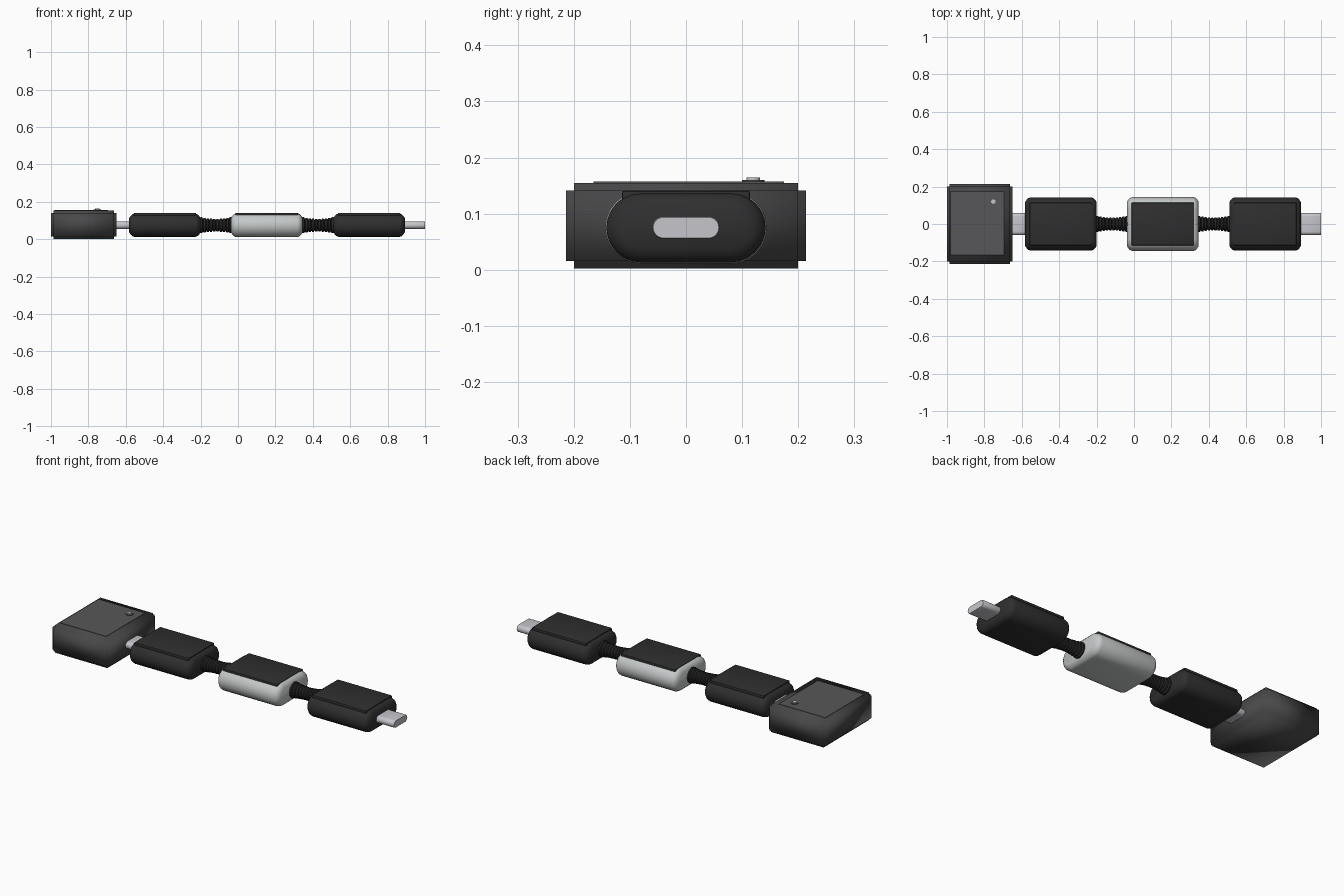
import bpy, bmesh, math
from mathutils import Vector

cube = bpy.data.objects.get("Cube")
if cube:
    bpy.data.objects.remove(cube)

MID = 0.075   # height of the shared axis


def material(name, r, g, b, rough=0.5):
    m = bpy.data.materials.new(name)
    m.use_nodes = True
    m.diffuse_color = (r, g, b, 1)
    node = m.node_tree.nodes["Principled BSDF"]
    node.inputs["Base Color"].default_value = (r, g, b, 1)
    node.inputs["Roughness"].default_value = rough
    return m


charcoal = material("charcoal grey", 0.065, 0.065, 0.068)
panel_grey = material("panel grey", 0.095, 0.095, 0.1)
black = material("soft black", 0.028, 0.028, 0.028)
cable_black = material("cable black", 0.02, 0.02, 0.02)
silver = material("light silver", 0.56, 0.58, 0.58)
metal = material("plug metal", 0.56, 0.56, 0.6)


def finish(name, bm, mat, angle=40):
    bmesh.ops.recalc_face_normals(bm, faces=bm.faces)
    mesh = bpy.data.meshes.new(name)
    bm.to_mesh(mesh)
    bm.free()
    mesh.materials.append(mat)
    mesh.shade_smooth()
    mesh.set_sharp_from_angle(angle=math.radians(angle))
    ob = bpy.data.objects.new(name, mesh)
    bpy.context.collection.objects.link(ob)
    return ob


def loft(name, sections, spread, mat, angle=40, steps=12):
    """Loft stadium sections (x, radius) along x; spread 0 gives circles."""
    bm = bmesh.new()
    rings = []
    for x, r in sections:
        ring = []
        for side in (1, -1):
            for i in range(steps + 1):
                a = math.pi * i / steps - math.pi / 2
                ring.append(bm.verts.new((x, side * (spread + r * math.cos(a)),
                                          MID + side * r * math.sin(a))))
        rings.append(ring)
    for a, b in zip(rings, rings[1:]):
        for i in range(len(a)):
            j = (i + 1) % len(a)
            bm.faces.new((a[i], a[j], b[j], b[i]))
    bm.faces.new(rings[0])
    bm.faces.new(rings[-1])
    bmesh.ops.remove_doubles(bm, verts=bm.verts, dist=0.0001)
    return finish(name, bm, mat, angle)


def box(name, low, high, mat, bevel=0.0):
    bm = bmesh.new()
    bmesh.ops.create_cube(bm, size=1)
    low, high = Vector(low), Vector(high)
    for v in bm.verts:
        v.co = (low + high) / 2 + v.co * (high - low)
    if bevel:
        bmesh.ops.bevel(bm, geom=bm.edges[:], offset=bevel, segments=2,
                        profile=0.5, affect='EDGES')
    return finish(name, bm, mat)


def disc(name, x, y, z0, z1, radius, mat):
    bm = bmesh.new()
    bmesh.ops.create_cone(bm, cap_ends=True, segments=24, radius1=radius,
                          radius2=radius, depth=z1 - z0)
    bmesh.ops.translate(bm, verts=bm.verts, vec=(x, y, (z0 + z1) / 2))
    return finish(name, bm, mat)


# Receiver housing: a block with every face raised by a small step
bm = bmesh.new()
bmesh.ops.create_cube(bm, size=1)
for v in bm.verts:
    v.co = Vector((-0.825 + v.co.x * 0.322, v.co.y * 0.4, 0.0785 + v.co.z * 0.125))
bm.normal_update()
faces = bmesh.ops.extrude_discrete_faces(bm, faces=bm.faces[:])["faces"]
bm.normal_update()
for f in faces:
    bmesh.ops.translate(bm, verts=f.verts[:], vec=f.normal * 0.014)
bmesh.ops.recalc_face_normals(bm, faces=bm.faces)
finish("housing", bm, charcoal, 180)

# Top panel and status button
box("housing_panel", (-0.98, -0.165, 0.15), (-0.695, 0.175, 0.157), panel_grey)
disc("button_base", -0.752, 0.12, 0.15, 0.16, 0.02, panel_grey)
disc("button_cap", -0.752, 0.12, 0.158, 0.164, 0.012, silver)

# Three pods with a flat cover on top
for name, x0, mat, grow in (("inner_pod", -0.582, black, 0),
                            ("middle_pod", -0.037, silver, 0.002),
                            ("outer_pod", 0.51, black, 0)):
    x1, r = x0 + 0.382, 0.062 + grow
    rounding = ((0, 0.024), (0.008, 0.012), (0.016, 0.004), (0.028, 0))
    ends = [(x0 + d, r - inset) for d, inset in rounding]
    ends += [(x1 - d, r - inset) for d, inset in reversed(rounding)]
    loft(name, ends, 0.08, mat)
    box(name + "_cover", (x0 + 0.024, -0.114, 0.122), (x1 - 0.024, 0.114, 0.141),
        black, 0.004)

# Ribbed cables, slimmer in the middle
RIBS = 10
for name, x0, x1 in (("inner_cable", -0.205, -0.03), ("outer_cable", 0.34, 0.515)):
    pitch = (x1 - x0) / RIBS
    sections = []
    for i in range(RIBS):
        t = 2 * (i + 0.5) / RIBS - 1
        r = 0.034 + 0.011 * t * t
        x = x0 + i * pitch
        sections += [(x, r - 0.006), (x + pitch * 0.2, r), (x + pitch * 0.75, r),
                     (x + pitch * 0.95, r - 0.006)]
    loft(name, sections, 0, cable_black)

# Metal plugs at both ends
for name, x0, x1 in (("inner_plug", -0.67, -0.57), ("outer_plug", 0.88, 1.0)):
    loft(name, [(x0, 0.0185), (x0 + 0.003, 0.02), (x1 - 0.003, 0.02), (x1, 0.0185)],
         0.04, metal)
